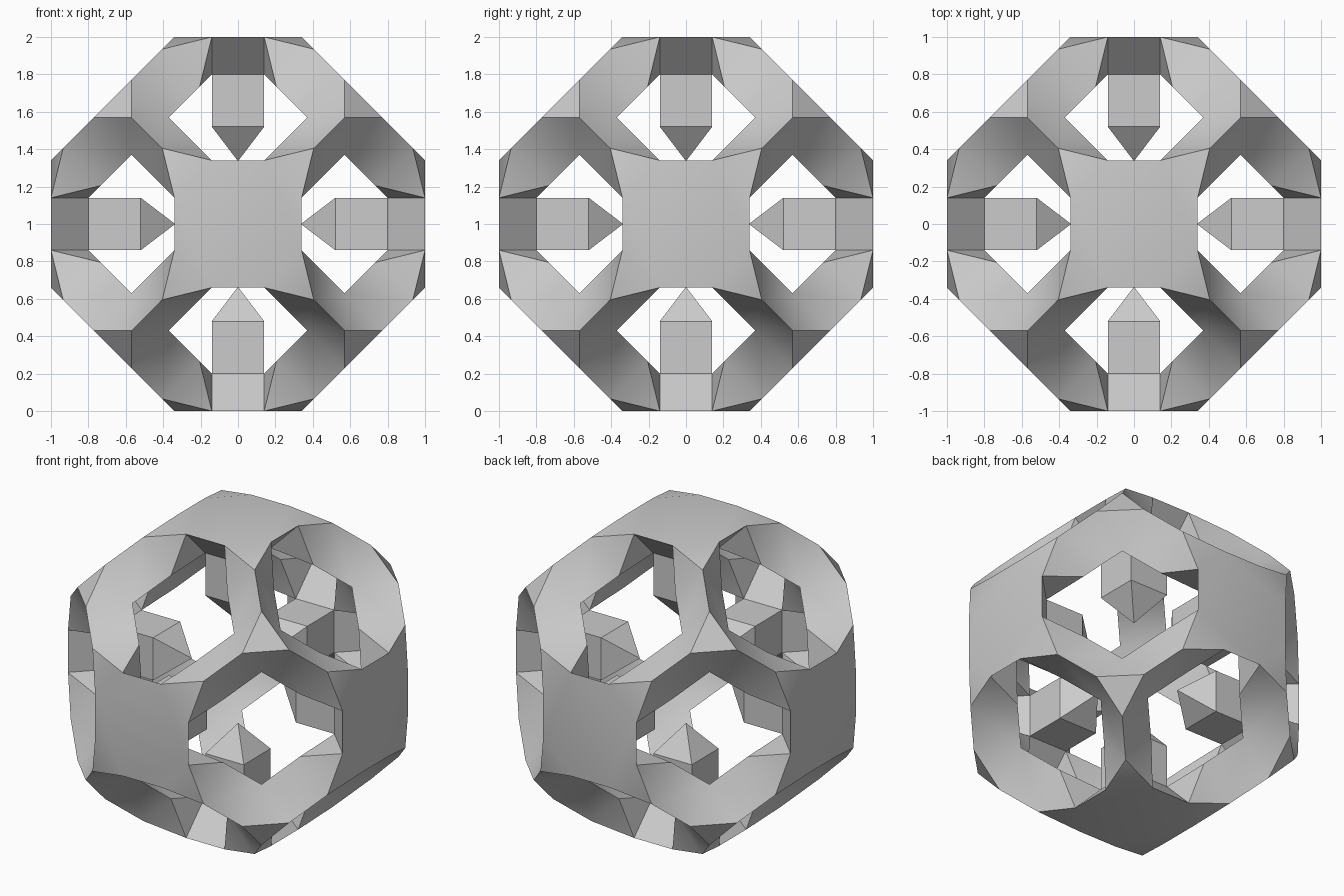
import bpy, bmesh, math
from itertools import permutations, product
from mathutils import Matrix, Vector

if "Cube" in bpy.data.objects:
    bpy.data.objects.remove(bpy.data.objects["Cube"], do_unlink=True)

grey = bpy.data.materials.new("plain grey")
grey.use_nodes = True
grey.diffuse_color = (0.6, 0.6, 0.6, 1)
grey.node_tree.nodes["Principled BSDF"].inputs["Base Color"].default_value = (0.6, 0.6, 0.6, 1)

# Every rotation and reflection of the cube
symmetries = []
for order in permutations(range(3)):
    for signs in product((1, -1), repeat=3):
        m = Matrix.Diagonal((0, 0, 0))
        for row in range(3):
            m[row][order[row]] = signs[row]
        symmetries.append(m)


def symmetric_object(name, faces):
    """Repeat seed faces over the whole cube symmetry and weld them."""
    bm = bmesh.new()
    verts = {}
    for m in symmetries:
        for face in faces:
            loop = []
            for p in face:
                q = m @ Vector(p)
                key = tuple(round(c, 3) + 0.0 for c in q)
                if key not in verts:
                    verts[key] = bm.verts.new(q)
                loop.append(verts[key])
            if not bm.faces.get(loop):
                bm.faces.new(loop)
    bmesh.ops.recalc_face_normals(bm, faces=bm.faces)
    mesh = bpy.data.meshes.new(name)
    bm.to_mesh(mesh)
    bm.free()
    mesh.materials.append(grey)
    obj = bpy.data.objects.new(name, mesh)
    obj.location.z = 1
    bpy.context.collection.objects.link(obj)
    bpy.ops.object.select_all(action="DESELECT")
    obj.select_set(True)
    bpy.context.view_layer.objects.active = obj
    bpy.ops.object.shade_smooth_by_angle(angle=math.radians(30))
    return obj


def mirror_xy(p):
    return (p[1], p[0], p[2])


# Key points of one panel corner and the arm leading to the cube corner
T = 0.2                                   # shell depth along each axis
rim = (0.14, 0.34, 1.0)                   # panel edge beside a hole
corner = (0.405, 0.405, 0.935)            # panel corner, top of the arm
tip = (0.57, 0.57, 0.77)                  # outer end of the arm
rim_in = (0.14, 0.14, 0.8)
corner_in = (corner[0] - T, corner[1], corner[2] - T)
tip_in = (tip[0] - T, tip[1], tip[2] - T)


def flip_x(p):
    return (-p[0], p[1], p[2])


octagon = []
for i in range(4):
    turn = Matrix.Rotation(i * math.pi / 2, 3, "Z")
    octagon += [tuple(turn @ Vector(p)) for p in (mirror_xy(rim), rim)]

frame_faces = [
    octagon,                                                    # panel
    [rim, corner, mirror_xy(rim)],                              # panel corner
    [rim, flip_x(rim), flip_x(rim_in), rim_in],                 # hole end wall
    [rim, rim_in, corner_in],                                   # hole side walls
    [rim, corner_in, corner],
    [corner, tip, tip_in, corner_in],                           # arm side
    [tip, (tip[0], tip[2], tip[1]), tip_in],                    # arm junction side
    [tip, (tip[0], tip[2], tip[1]), (tip[2], tip[0], tip[1])],  # cube corner
    [rim_in, corner_in, mirror_xy(corner_in)],                  # inner faces
    [corner_in, mirror_xy(corner_in), mirror_xy(tip_in), tip_in],
    [tip_in, mirror_xy(tip_in), (tip_in[1], tip_in[2], tip_in[0])],
]
symmetric_object("pierced_frame", frame_faces)

# Square pegs with pointed ends, reaching inward from each panel
W, BASE, END, POINT = 0.14, 0.8, 0.52, 0.336
peg_faces = [
    [(-W, W, BASE), (W, W, BASE), (W, W, END), (-W, W, END)],
    [(-W, W, END), (W, W, END), (0, 0, POINT)],
]
symmetric_object("inner_pegs", peg_faces + [[(-W, -W, BASE), (W, -W, BASE), (W, W, BASE), (-W, W, BASE)]])
